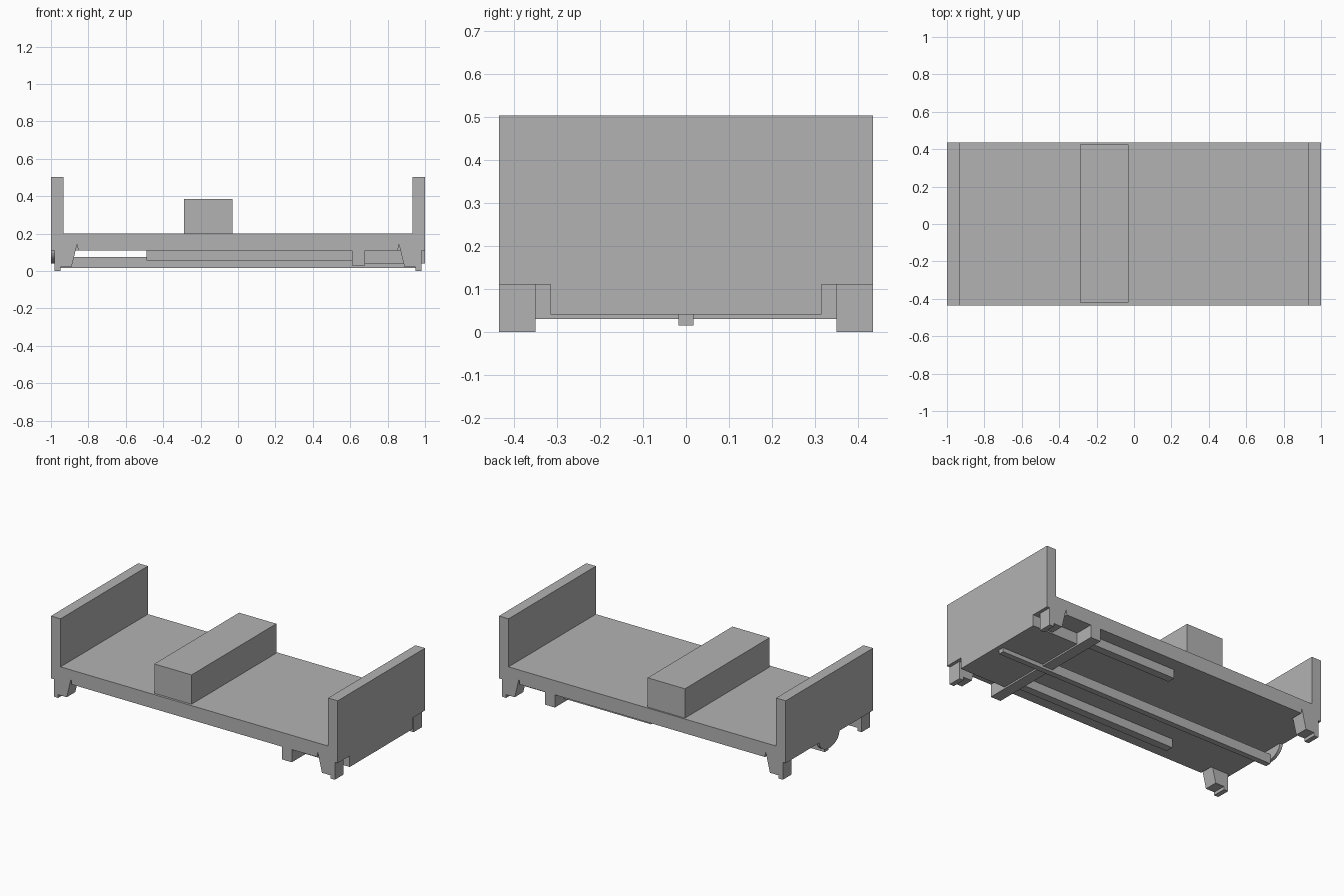
import bpy, bmesh, math

cube = bpy.data.objects.get("Cube")
if cube:
    bpy.data.objects.remove(cube, do_unlink=True)

grey = bpy.data.materials.new("plain grey")
grey.use_nodes = True
colour = (0.45, 0.45, 0.45, 1)
grey.diffuse_color = colour
grey.node_tree.nodes["Principled BSDF"].inputs["Base Color"].default_value = colour


def prism(name, points, to_3d, offset):
    """Extrude a flat profile by an offset vector."""
    bm = bmesh.new()
    face = bm.faces.new([bm.verts.new(to_3d(a, b)) for a, b in points])
    ext = bmesh.ops.extrude_face_region(bm, geom=[face])
    bmesh.ops.translate(bm, vec=offset,
                        verts=[g for g in ext["geom"] if isinstance(g, bmesh.types.BMVert)])
    bmesh.ops.recalc_face_normals(bm, faces=bm.faces)
    mesh = bpy.data.meshes.new(name)
    bm.to_mesh(mesh)
    bm.free()
    mesh.materials.append(grey)
    obj = bpy.data.objects.new(name, mesh)
    bpy.context.collection.objects.link(obj)
    return obj


def box(name, x, y, z):
    corners = [(x[0], z[0]), (x[1], z[0]), (x[1], z[1]), (x[0], z[1])]
    return prism(name, corners, lambda a, b: (a, y[0], b), (0, y[1] - y[0], 0))


W = 0.435       # half width
INNER = 0.35    # inner side of the feet
BASE, TOP = 0.11, 0.2

# Deck core, and side strips carrying the feet and the slots beside them
box("deck", (-1, 1), (-INNER, INNER), (BASE, TOP))
half = [(1, TOP), (1, BASE), (0.98, BASE), (0.98, 0), (0.95, 0), (0.95, 0.02),
        (0.89, 0.02), (0.86, 0.145), (0.855, BASE)]
profile = half + [(-x, z) for x, z in reversed(half)]
for name, y in (("front_side_with_feet", -W), ("back_side_with_feet", INNER)):
    prism(name, profile, lambda a, b: (a, y, b), (0, W - INNER, 0))

# End walls and the load on the deck
box("left_end_wall", (0.933, 1), (-W, W), (TOP, 0.503))
box("right_end_wall", (-1, -0.933), (-W, W), (TOP, 0.503))
box("cross_block", (-0.29, -0.03), (-0.42, 0.425), (TOP, 0.385))

# Underside
box("crossbar", (0.61, 0.68), (-W, W), (0.03, BASE))
box("end_housing", (0.68, 1), (-0.315, 0.315), (0.04, BASE))
box("centre_rail", (-0.98, 0.97), (-0.018, 0.018), (0.015, 0.075))
box("front_rail", (-0.49, 0.61), (-0.3, -0.25), (0.055, BASE))
box("back_rail", (0, 0.61), (0.3, 0.35), (0.055, BASE))

# Rounded bracket at the end of the centre rail
arc = [(0.1 * math.cos(math.pi * i / 16), BASE - 0.07 * math.sin(math.pi * i / 16))
       for i in range(17)]
prism("rail_bracket", arc, lambda a, b: (-1, a, b), (0.02, 0, 0))
